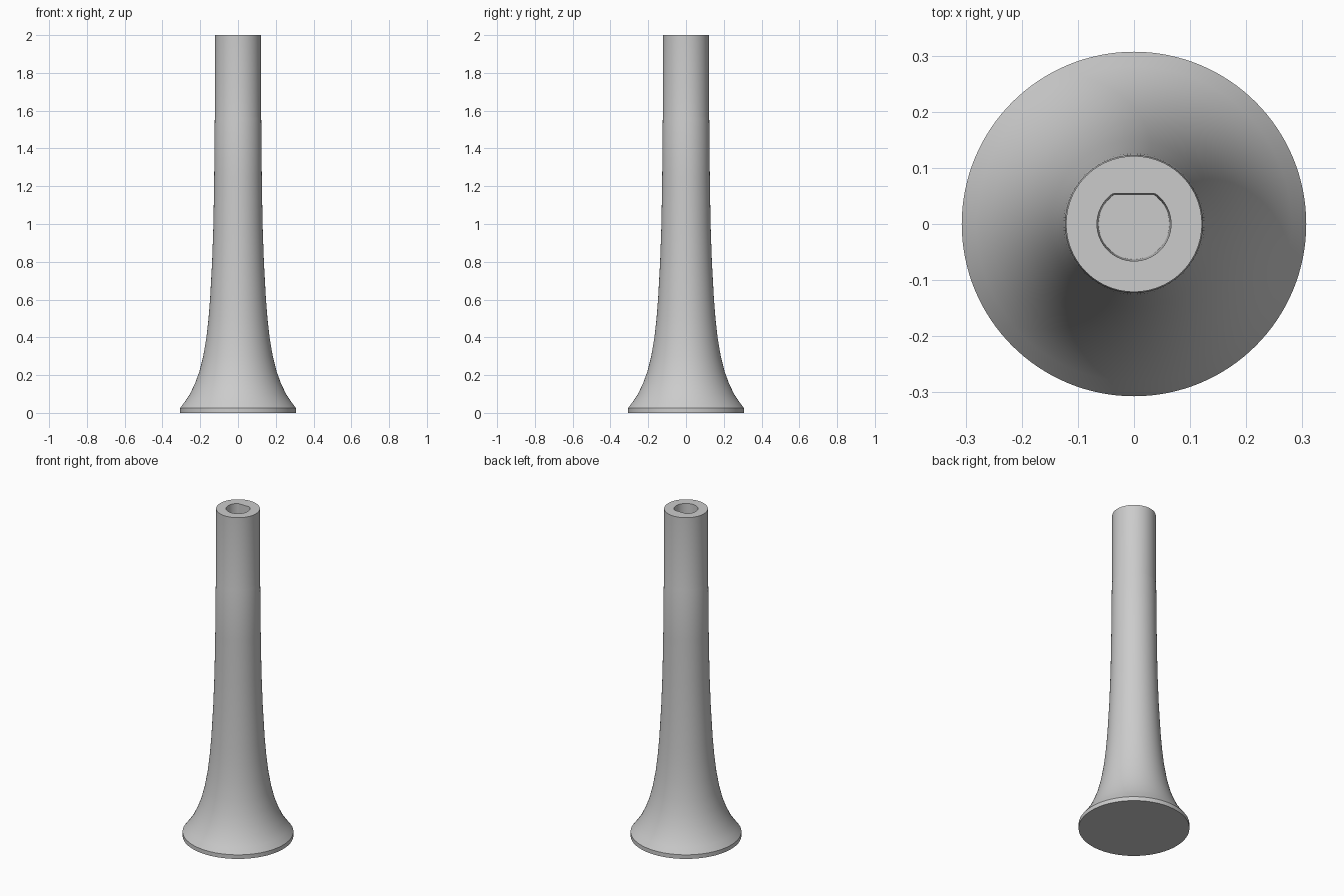
import bpy
import bmesh
from math import cos, sin, tau

cube = bpy.data.objects.get("Cube")
if cube:
    bpy.data.objects.remove(cube, do_unlink=True)

SEGMENTS = 128

grey = bpy.data.materials.new("plain grey")
grey.use_nodes = True
colour = (0.6, 0.6, 0.6, 1)
grey.diffuse_color = colour
grey.node_tree.nodes["Principled BSDF"].inputs["Base Color"].default_value = colour

bm = bmesh.new()


def ring(radius, z, flat=None):
    """Circle of vertices, optionally cut flat on the +y side."""
    verts = []
    for i in range(SEGMENTS):
        a = tau * i / SEGMENTS
        y = radius * sin(a)
        if flat is not None:
            y = min(y, flat)
        verts.append(bm.verts.new((radius * cos(a), y, z)))
    return verts


def bridge(lower, upper):
    for i in range(SEGMENTS):
        j = (i + 1) % SEGMENTS
        bm.faces.new((lower[i], lower[j], upper[j], upper[i]))


# Flared outer wall with a thin foot rim: (radius, height)
profile = [
    (0.307, 0), (0.307, 0.025), (0.281, 0.06), (0.254, 0.1), (0.226, 0.16),
    (0.204, 0.22), (0.184, 0.3), (0.167, 0.4), (0.156, 0.5), (0.148, 0.6),
    (0.137, 0.8), (0.13, 1.0), (0.126, 1.25), (0.123, 1.56), (0.121, 1.57),
    (0.121, 2.0),
]
rings = [ring(r, z) for r, z in profile]

# D-shaped socket sunk into the top
rings.append(ring(0.066, 2.0, 0.054))
rings.append(ring(0.063, 1.75, 0.052))

for lower, upper in zip(rings, rings[1:]):
    bridge(lower, upper)

# Closed underside and socket floor
bm.faces.new(rings[0][::-1])
bm.faces.new(rings[-1])
bmesh.ops.recalc_face_normals(bm, faces=bm.faces)

mesh = bpy.data.meshes.new("flared_leg")
bm.to_mesh(mesh)
bm.free()
mesh.materials.append(grey)
leg = bpy.data.objects.new("flared_leg", mesh)
bpy.context.collection.objects.link(leg)

bpy.ops.object.select_all(action="DESELECT")
leg.select_set(True)
bpy.context.view_layer.objects.active = leg
bpy.ops.object.shade_smooth_by_angle(angle=0.5)
